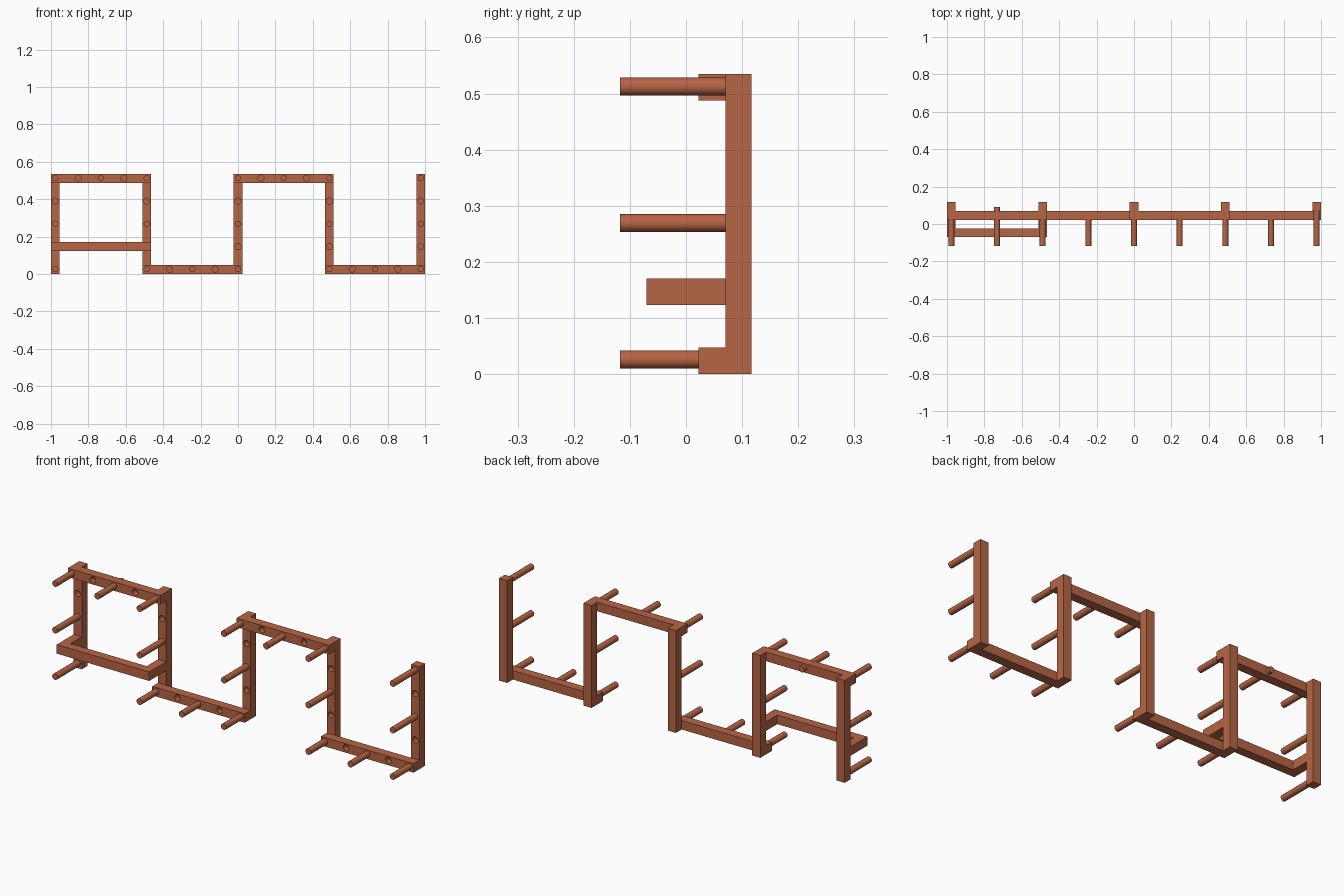
import bpy, math

if "Cube" in bpy.data.objects:
    bpy.data.objects.remove(bpy.data.objects["Cube"])

W = 0.047            # timber thickness
H = 0.535            # frame height
STEP = 0.4883        # post spacing
POST_X = [(i - 2) * STEP for i in range(5)]
FRONT_POST, FRONT_RAIL = 0.07, 0.022
R = 0.016
PEG_Z = (0.026, 0.269, 0.5125)

wood = bpy.data.materials.new("wood")
wood.diffuse_color = (0.47, 0.13, 0.06, 1)
wood.use_nodes = True
wood.node_tree.nodes["Principled BSDF"].inputs["Base Color"].default_value = wood.diffuse_color


def box(name, x0, x1, y0, y1, z0, z1):
    bpy.ops.mesh.primitive_cube_add(size=1, location=((x0 + x1) / 2, (y0 + y1) / 2, (z0 + z1) / 2))
    o = bpy.context.object
    o.name = name
    o.scale = (x1 - x0, y1 - y0, z1 - z0)
    bpy.ops.object.transform_apply(location=False, rotation=False, scale=True)
    o.data.materials.append(wood)
    return o


def rod(name, x, z, y0, y1):
    bpy.ops.mesh.primitive_cylinder_add(vertices=32, radius=R, depth=y1 - y0,
                                        location=(x, (y0 + y1) / 2, z),
                                        rotation=(math.pi / 2, 0, 0))
    o = bpy.context.object
    o.name = name
    o.data.materials.append(wood)
    bpy.ops.object.shade_smooth_by_angle(angle=math.radians(40))
    return o


def drill(target, x, z, front):
    # blind peg hole in the front face
    cutter = rod("hole_cutter", x, z, front - 0.02, front + 0.03)
    cutter.hide_render = True
    cutter.hide_set(True)
    cutter.display_type = 'WIRE'
    m = target.modifiers.new("hole", 'BOOLEAN')
    m.operation = 'DIFFERENCE'
    m.solver = 'EXACT'
    m.object = cutter


# Upright posts with a middle peg and spare holes
for i, x in enumerate(POST_X):
    post = box("post", x - W / 2, x + W / 2, FRONT_POST, FRONT_POST + W, 0, H)
    rod("post_peg", x, PEG_Z[1], -0.118, FRONT_POST + 0.02)
    drill(post, x, 0.39, FRONT_POST)
    if i > 1:
        drill(post, x, 0.147, FRONT_POST)

# Rails alternating top and bottom, pegs at ends and middle, holes between
for i in range(4):
    xa, xb = POST_X[i], POST_X[i + 1]
    top = i % 2 == 0
    z0 = H - W if top else 0
    z = PEG_Z[2] if top else PEG_Z[0]
    rail = box("top_rail" if top else "bottom_rail", xa - W / 2, xb + W / 2,
               FRONT_RAIL, FRONT_POST, z0, z0 + W)
    for k in range(5):
        x = xa + (xb - xa) * k / 4
        if k % 2:
            drill(rail, x, z, FRONT_RAIL)
        else:
            # the first middle peg passes right through its rail
            back = 0.09 if (i == 0 and k == 2) else FRONT_RAIL + 0.02
            rod("rail_peg", x, z, -0.118, back)

# Free post ends have pegs straight into the post
rod("end_peg_low", POST_X[0], PEG_Z[0], -0.118, FRONT_POST + 0.02)
rod("end_peg_high", POST_X[4], PEG_Z[2], -0.118, FRONT_POST + 0.02)

# Front bar held out on two arms
box("front_bar", POST_X[0] - W / 2, POST_X[1] + W / 2, -0.07, -0.07 + W, 0.123, 0.17)
for x in POST_X[:2]:
    box("bar_arm", x - W / 2, x + W / 2, -0.07 + W, FRONT_POST, 0.123, 0.17)
